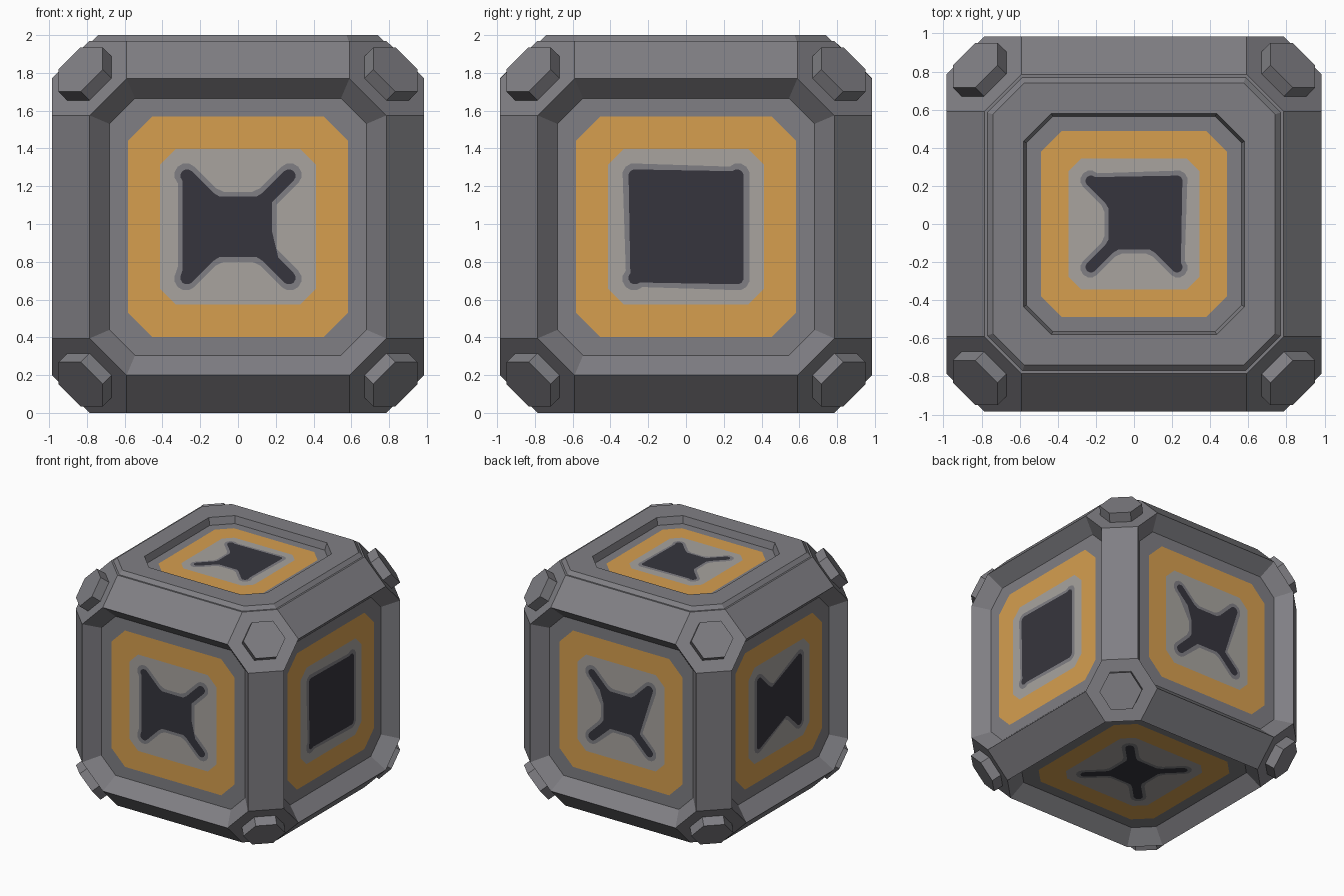
import bpy, bmesh, math
from itertools import permutations, product
from mathutils import Vector, Matrix

if "Cube" in bpy.data.objects:
    bpy.data.objects.remove(bpy.data.objects["Cube"])

C = 0.985                      # half size and centre height of the crate body
CENTRE = Matrix.Translation((0, 0, C))
DIRS = [Vector(d) for d in ((1, 0, 0), (-1, 0, 0), (0, 1, 0), (0, -1, 0), (0, 0, 1), (0, 0, -1))]


def srgb(r, g, b):
    return [((v / 255 + 0.055) / 1.055) ** 2.4 for v in (r, g, b)] + [1]


def material(name, *rgb):
    m = bpy.data.materials.new(name)
    m.diffuse_color = srgb(*rgb)
    m.use_nodes = True
    m.node_tree.nodes["Principled BSDF"].inputs["Base Color"].default_value = m.diffuse_color
    return m


GREY = material("body grey", 128, 127, 132)
ORANGE = material("orange", 214, 159, 79)
LIGHT = material("light grey", 168, 164, 159)
DARK = material("dark grey", 54, 53, 61)


def finish(bm, name, mat):
    mesh = bpy.data.meshes.new(name)
    bm.to_mesh(mesh)
    bm.free()
    mesh.materials.append(mat)
    ob = bpy.data.objects.new(name, mesh)
    bpy.context.collection.objects.link(ob)
    return ob


def frame(d):
    return CENTRE @ d.to_track_quat('Z', 'Y').to_matrix().to_4x4()


def octagon(half, cut):
    pts = []
    for i in range(4):
        rot = Matrix.Rotation(i * math.pi / 2, 2)
        pts += [rot @ Vector((half, cut)), rot @ Vector((cut, half))]
    return pts


def cross(half, arm, width):
    """Square with four round-ended diagonal arms."""
    pts = []
    for i in range(4):
        rot = Matrix.Rotation(i * math.pi / 2, 2)
        k = width * math.sqrt(2)
        quad = [(half, half - k * 1.25), (half + 0.02, half + 0.02 - k)]
        for j in range(7):
            a = math.radians(-45 + 30 * j)
            quad.append((arm + width * math.cos(a), arm + width * math.sin(a)))
        quad += [(half + 0.02 - k, half + 0.02), (half - k * 1.25, half)]
        pts += [rot @ Vector(p) for p in quad]
    return pts


# Body: hull with chamfered edges and cut corners, then framed recesses on each side
bm = bmesh.new()
for p in permutations((0.59, 0.785, C)):
    for s in product((1, -1), repeat=3):
        bm.verts.new(CENTRE @ Vector([a * b for a, b in zip(p, s)]))
bmesh.ops.convex_hull(bm, input=bm.verts)
bmesh.ops.dissolve_limit(bm, angle_limit=0.02, verts=bm.verts, edges=bm.edges)
bm.normal_update()
bmesh.ops.delete(bm, geom=[f for f in bm.faces if max(map(abs, f.normal)) > 0.99], context='FACES_ONLY')

SIDE_RINGS = [(0.785, 0.59, C), (0.68, 0.545, C - 0.11)]
TOP_RINGS = [(0.785, 0.59, C), (0.77, 0.585, C), (0.74, 0.575, 2 - C),
             (0.58, 0.435, 2 - C), (0.565, 0.425, 1.94 - C)]
for d in DIRS:
    m = frame(d)
    rings = [[bm.verts.new(m @ Vector((p.x, p.y, h))) for p in octagon(a, c)]
             for a, c, h in (TOP_RINGS if d.z > 0 else SIDE_RINGS)]
    for r, q in zip(rings, rings[1:]):
        for i in range(8):
            j = (i + 1) % 8
            bm.faces.new((r[i], r[j], q[j], q[i]))
    bm.faces.new(rings[-1])
bmesh.ops.remove_doubles(bm, verts=bm.verts, dist=0.001)
bmesh.ops.recalc_face_normals(bm, faces=bm.faces)
finish(bm, "crate_body", GREY)

# Hexagonal bolts on the eight corners
bm = bmesh.new()
for s in product((1, -1), repeat=3):
    axis = Vector(s).normalized()
    vs = []
    for p in permutations((0.67, 0.787, 0.904)):
        base = Vector([a * b for a, b in zip(p, s)])
        vs += [bm.verts.new(CENTRE @ (base + axis * h)) for h in (-0.02, 0.08)]
    bmesh.ops.convex_hull(bm, input=vs)
bmesh.ops.dissolve_limit(bm, angle_limit=0.02, verts=bm.verts, edges=bm.edges)
bmesh.ops.recalc_face_normals(bm, faces=bm.faces)
finish(bm, "corner_bolts", GREY)

# Painted layers on all six panels
LAYERS = [("orange_border", ORANGE, octagon(0.583, 0.455)),
          ("light_panel", LIGHT, octagon(0.412, 0.33)),
          ("cross_outline", GREY, cross(0.185, 0.275, 0.062)),
          ("cross_mark", DARK, cross(0.16, 0.27, 0.035))]
for n, (name, mat, pts) in enumerate(LAYERS):
    bm = bmesh.new()
    for d in DIRS:
        top = d.z > 0
        m, k = frame(d), 0.835 if top else 1
        h = (1.94 - C if top else C - 0.11) + 0.002 * (n + 1)
        bm.faces.new([bm.verts.new(m @ Vector((p.x * k, p.y * k, h))) for p in pts])
    bmesh.ops.triangulate(bm, faces=bm.faces)
    finish(bm, name, mat)
